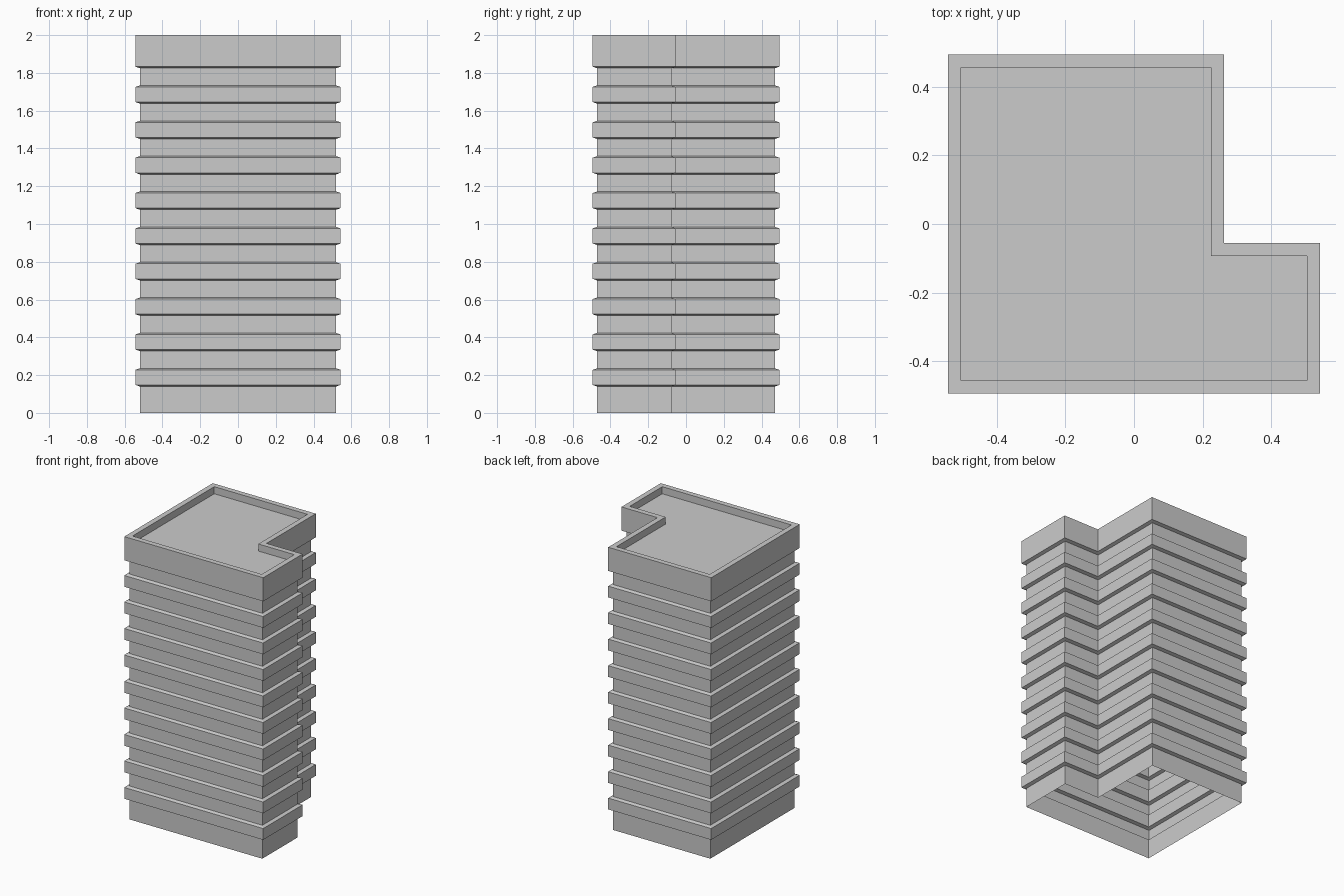
import bpy, bmesh

if "Cube" in bpy.data.objects:
    bpy.data.objects.remove(bpy.data.objects["Cube"])

HX, HY = 0.543, 0.494        # outer half sizes
NX, NY = 0.262, -0.055       # inside corner of the L
PITCH, Z0, BAND, SLOPE = 0.1872, 0.14, 0.096, 0.008
WALL, RIM = 0.023, 0.038     # insets of wall and parapet inner face


def l_ring(bm, inset, z):
    """L-shaped loop of vertices, inset from the outer outline."""
    x, y, nx, ny = HX - inset, HY - inset, NX - inset, NY - inset
    pts = [(-x, -y), (x, -y), (x, ny), (nx, ny), (nx, y), (-x, y)]
    return [bm.verts.new((a, b, z)) for a, b in pts]


# Vertical profile as (inset, z): wall, floor bands, parapet, roof edge
profile = [(WALL, 0)]
for i in range(9):
    z = Z0 + i * PITCH
    profile += [(WALL, z), (0, z + SLOPE), (0, z + BAND - SLOPE), (WALL, z + BAND)]
z = Z0 + 9 * PITCH
profile += [(WALL, z), (0, z + SLOPE), (0, 2.0), (RIM, 2.0), (RIM, 1.95)]

# Open-bottomed tower shell with a recessed flat roof
bm = bmesh.new()
rings = [l_ring(bm, i, z) for i, z in profile]
for lo, hi in zip(rings, rings[1:]):
    for k in range(6):
        j = (k + 1) % 6
        bm.faces.new((lo[k], lo[j], hi[j], hi[k]))
bm.faces.new(rings[-1])
mesh = bpy.data.meshes.new("tower_shell")
bm.to_mesh(mesh)
bm.free()
bpy.context.collection.objects.link(bpy.data.objects.new("tower_shell", mesh))
